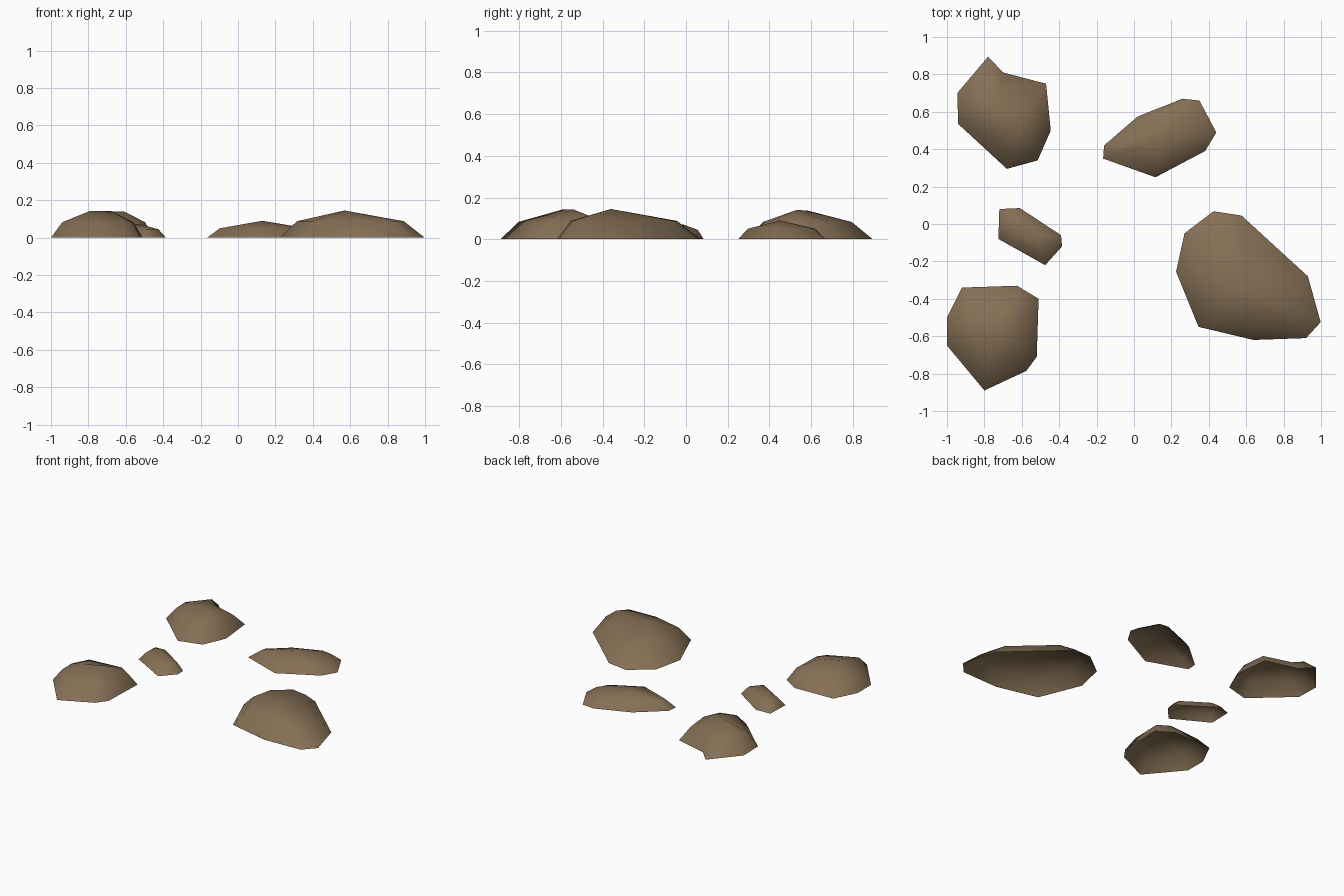
import bpy
from mathutils import Vector

if "Cube" in bpy.data.objects:
    bpy.data.objects.remove(bpy.data.objects["Cube"])

brown = bpy.data.materials.new("rock brown")
brown.diffuse_color = (0.235, 0.160, 0.090, 1)
brown.use_nodes = True
brown.node_tree.nodes["Principled BSDF"].inputs["Base Color"].default_value = brown.diffuse_color


def rock(name, outline, peaks, shoulder_z, inset):
    """Open-bottomed rock: ground outline, inset shoulder ring, then one or two peaks."""
    n = len(outline)
    tops = [Vector(p) for p in peaks]

    def nearest(p):
        return min(range(len(tops)), key=lambda k: (tops[k].xy - p).length)

    base = [Vector(p) for p in outline]
    near = [nearest(p) for p in base]
    ring = [p.lerp(tops[k].xy, inset) for p, k in zip(base, near)]
    verts = [(p.x, p.y, 0) for p in base] + [(p.x, p.y, shoulder_z) for p in ring]
    verts += [tuple(t) for t in tops]
    faces = []
    for i in range(n):
        j = (i + 1) % n
        faces.append((i, j, n + j, n + i))
        a, b = 2 * n + near[i], 2 * n + near[j]
        faces.append((n + i, n + j, a) if a == b else (n + i, n + j, b, a))
    mesh = bpy.data.meshes.new(name)
    # outlines run clockwise, so flip to face outwards
    mesh.from_pydata(verts, [], [f[::-1] for f in faces])
    mesh.materials.append(brown)
    mesh.polygons.foreach_set("use_smooth", [True] * len(mesh.polygons))
    ob = bpy.data.objects.new(name, mesh)
    bpy.context.collection.objects.link(ob)


# Large rock on the right
rock("large_rock",
     [(.27, -.05), (.425, .068), (.575, .045), (.93, -.28), (.998, -.525),
      (.92, -.61), (.64, -.62), (.345, -.55), (.225, -.255)],
     [(.57, -.36, .145)], .088, .26)

# Pointed rock at the back left
rock("back_left_rock",
     [(-.945, .70), (-.78, .895), (-.70, .81), (-.47, .75), (-.445, .50),
      (-.515, .34), (-.68, .295), (-.94, .535)],
     [(-.73, .58, .138), (-.61, .53, .14)], .083, .32)

# Rock at the front left
rock("front_left_rock",
     [(-1, -.50), (-.92, -.34), (-.625, -.33), (-.51, -.40), (-.52, -.71),
      (-.575, -.785), (-.80, -.89), (-1, -.65)],
     [(-.79, -.59, .143), (-.68, -.54, .143)], .083, .29)

# Low rock at the back right
rock("back_right_rock",
     [(-.165, .35), (-.16, .42), (.02, .575), (.26, .67), (.35, .66),
      (.44, .49), (.38, .39), (.115, .25)],
     [(.13, .45, .09)], .05, .23)

# Small rock between the left rocks
rock("small_rock",
     [(-.725, -.08), (-.72, .08), (-.61, .085), (-.39, -.06), (-.385, -.12), (-.475, -.22)],
     [(-.61, -.01, .07), (-.52, -.07, .07)], .045, .3)
